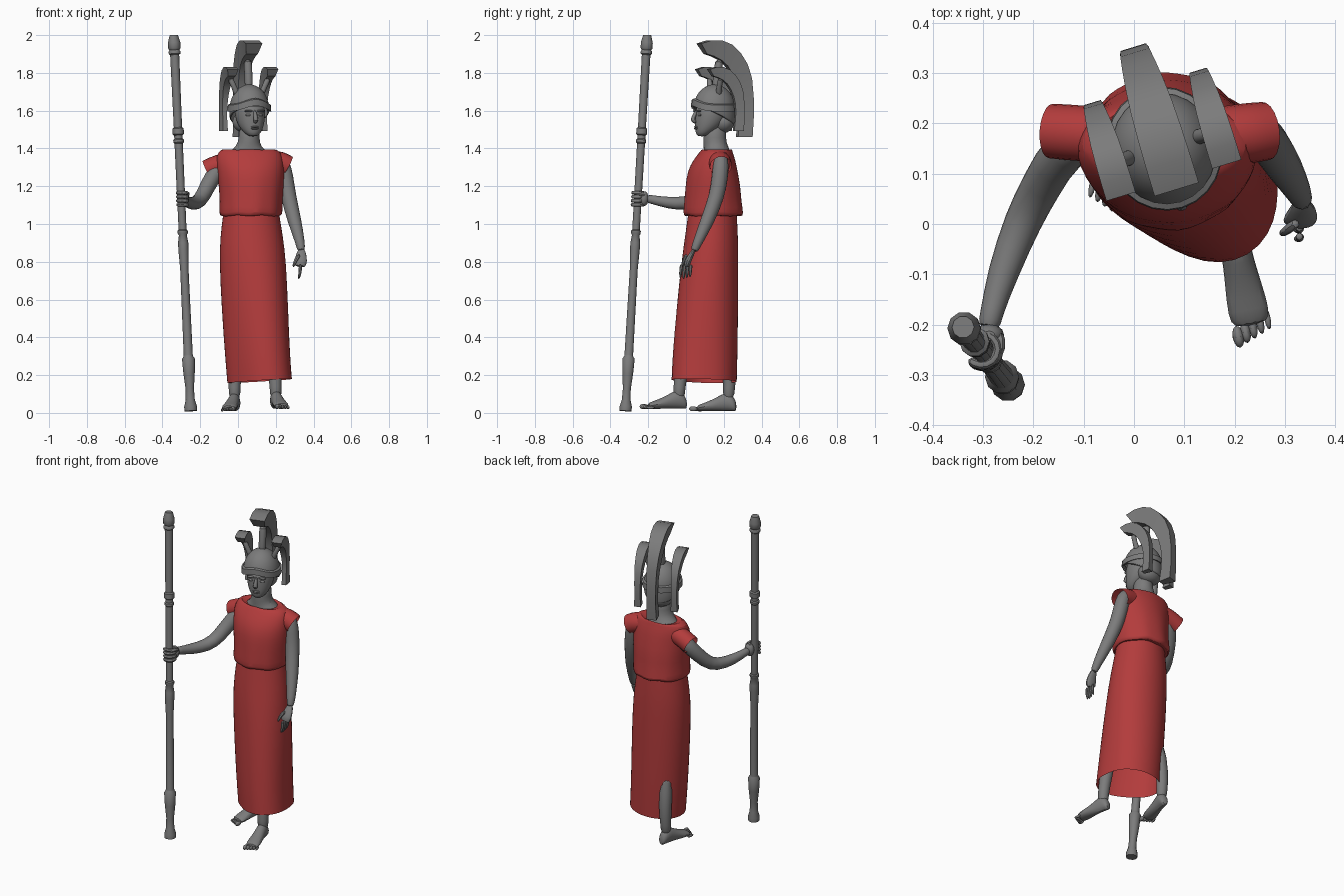
import bpy, bmesh, math
from mathutils import Vector, Matrix

if "Cube" in bpy.data.objects:
    bpy.data.objects.remove(bpy.data.objects["Cube"])

made = []


def material(name, colour):
    m = bpy.data.materials.new(name)
    m.use_nodes = True
    m.diffuse_color = colour
    m.node_tree.nodes["Principled BSDF"].inputs["Base Color"].default_value = colour
    return m


GREY = material("stone grey", (0.2, 0.2, 0.2, 1))
RED = material("cloth red", (0.45, 0.045, 0.045, 1))
HEAD = Matrix.Translation((0.06, 0.15, 0)) @ Matrix.Rotation(math.radians(17), 4, 'Z')


def loft(name, rings, mat=GREY, caps=True, subdiv=1, frame=None, closed=False):
    """Skin a list of point rings into one surface."""
    bm = bmesh.new()
    loops = [[bm.verts.new(p) for p in r] for r in rings]
    n = len(loops[0])
    pairs = list(zip(loops, loops[1:])) + ([(loops[-1], loops[0])] if closed else [])
    for a, b in pairs:
        for i in range(n):
            bm.faces.new((a[i], a[(i + 1) % n], b[(i + 1) % n], b[i]))
    if caps and not closed:
        bm.faces.new(loops[0][::-1])
        bm.faces.new(loops[-1])
    bmesh.ops.recalc_face_normals(bm, faces=bm.faces)
    mesh = bpy.data.meshes.new(name)
    bm.to_mesh(mesh)
    bm.free()
    mesh.materials.append(mat)
    ob = bpy.data.objects.new(name, mesh)
    bpy.context.collection.objects.link(ob)
    if frame:
        ob.matrix_world = frame
    if subdiv:
        mod = ob.modifiers.new("smooth", 'SUBSURF')
        mod.levels = mod.render_levels = subdiv
    made.append(ob)
    return ob


def oval(z, cx, cy, rx, ry, n=24, knee=0):
    """Flat oval ring, optionally pushed out over the advanced knee."""
    pts = []
    for i in range(n):
        a = math.tau * i / n
        push = knee * max(0, math.cos(a + 1.1)) ** 4
        pts.append((cx + (rx + push) * math.cos(a), cy + (ry + push) * math.sin(a), z))
    return pts


def tube(name, path, radii, mat=GREY, n=10, flat=1, side=(0, 0, 1), **kw):
    """Round or flattened limb following a path."""
    path = [Vector(p) for p in path]
    rings = []
    for i, (p, r) in enumerate(zip(path, radii)):
        t = (path[min(i + 1, len(path) - 1)] - path[max(i - 1, 0)]).normalized()
        u = t.cross(Vector(side)).normalized()
        v = t.cross(u)
        rings.append([p + u * r * flat * math.cos(math.tau * k / n)
                      + v * r * math.sin(math.tau * k / n) for k in range(n)])
    return loft(name, rings, mat, **kw)


def ball(name, centre, size, frame=None):
    rings = []
    for k in range(1, 8):
        a = math.pi * k / 8
        rings.append(oval(centre[2] - size[2] * math.cos(a), centre[0], centre[1],
                          size[0] * math.sin(a), size[1] * math.sin(a), 12))
    loft(name, rings, subdiv=0, frame=frame)


# Skirt: open at the hem, pushed out over the forward knee
skirt = [(.17, .11, .123, .168, .147, .07), (.3, .1, .124, .17, .15, .062),
         (.55, .088, .127, .176, .15, .04), (.8, .078, .13, .178, .148, .012),
         (.93, .072, .135, .168, .142, 0), (1.05, .07, .14, .15, .13, 0)]
hem = [oval(z, cx, cy, rx, ry, 24, k) for z, cx, cy, rx, ry, k in skirt]
hem[0] = [(x, y, z + .06 * (x - .1) - .02 * y) for x, y, z in hem[0]]
loft("skirt", hem, RED, caps=False)

# Bodice: loose overhang at the waist, gathered to a wide neckline
bodice = [(1.05, .07, .14, .13, .11), (1.04, .068, .145, .162, .152), (1.055, .068, .145, .17, .162),
          (1.12, .07, .142, .167, .152), (1.2, .07, .143, .174, .147), (1.28, .068, .14, .178, .134),
          (1.34, .062, .15, .18, .112), (1.385, .06, .16, .168, .085),
          (1.4, .056, .165, .13, .078), (1.38, .055, .165, .11, .072)]
folds = []
for z, cx, cy, rx, ry in bodice:
    wave = .005 * (1.3 - z) / .25
    folds.append([(x, y + wave * math.sin(9 * x / .1), z + wave * math.cos(5 * x / .1))
                  for x, y, z in oval(z, cx, cy, rx, ry)])
loft("bodice", folds, RED)

# Sleeves
tube("right_sleeve", [(-.03, .175, 1.33), (-.1, .18, 1.315), (-.165, .185, 1.285)],
     (.055, .06, .058), RED, caps=False)
tube("left_sleeve", [(.16, .175, 1.335), (.225, .18, 1.325), (.262, .185, 1.305)],
     (.06, .065, .062), RED, caps=False)

# Arms
tube("right_arm", [(-.07, .185, 1.32), (-.14, .155, 1.25), (-.185, .075, 1.145), (-.22, .01, 1.105),
                   (-.262, -.1, 1.112), (-.284, -.18, 1.13), (-.29, -.21, 1.135)],
     (.05, .047, .043, .04, .033, .023, .025))
tube("left_arm", [(.2, .185, 1.37), (.236, .185, 1.32), (.25, .18, 1.25), (.266, .165, 1.15),
                  (.298, .115, 1.02), (.33, .06, .9), (.336, .04, .85)],
     (.035, .044, .046, .043, .04, .026, .022), side=(1, 0, 0))

# Left hand, hanging open
tube("left_palm", [(.335, .045, .87), (.336, .03, .84), (.332, .01, .805), (.326, .002, .77)],
     (.018, .028, .037, .034), flat=.5, side=(1, 0, 0))
for k in range(4):
    y = -.024 + .017 * k
    tube("left_finger", [(.328, y, .79), (.332, y - .004, .75), (.32, y - .006, .705 + .006 * abs(k - 1))],
         (.011, .01, .007), n=6, side=(1, 0, 0))
tube("left_thumb", [(.327, .005, .84), (.302, -.014, .805), (.292, -.02, .77)],
     (.014, .011, .008), n=6, side=(1, 0, 0))

# Staff with turned collars: height fraction and radius
base, tip = Vector((-.25, -.32, .01)), Vector((-.34, -.205, 2))
turned = [(0, .033), (.012, .034), (.03, .024), (.06, .022), (.1, .03), (.14, .034), (.146, .025),
          (.15, .024), (.38, .022), (.43, .027), (.45, .027), (.47, .021), (.475, .027), (.482, .027),
          (.485, .021), (.715, .022), (.718, .028), (.725, .028), (.728, .022), (.737, .022), (.74, .03),
          (.755, .03), (.758, .022), (.952, .024), (.955, .031), (.962, .031), (.965, .026),
          (.97, .033), (.985, .033), (1, .022)]
turned = [(min(t * .995 + (.005 if t > .99 else 0), 1), r) for t, r in turned]
tube("staff", [base.lerp(tip, t) for t, r in turned], [r for t, r in turned], n=10, subdiv=0, side=(0, 1, 0))

# Right hand, fingers curled around the staff
ball("right_palm", (-.288, -.222, 1.135), (.03, .024, .04))
for k in range(4):
    z = 1.102 + .021 * k
    c = base.lerp(tip, z / 2)
    arc = [math.radians(35 + 48 * j) for j in range(6)]
    tube("right_finger", [(c.x - .035 * math.cos(a), c.y - .035 * math.sin(a) + .004, z) for a in arc[::-1]],
         (.009, .011, .012, .012, .012, .012), n=6)
tube("right_thumb", [(-.27, -.215, 1.15), (-.262, -.245, 1.165), (-.28, -.285, 1.16)], (.014, .012, .008), n=6)

# Legs and bare feet
for side, ax, ay, turn, sole in (("left", .2, -.037, .2, .02), ("right", -.018, .225, -.2, .008)):
    m = Matrix.Translation((ax, ay, sole)) @ Matrix.Rotation(turn, 4, 'Z')
    foot = [(-.042, .016, .045), (-.03, .028, .075), (0, .033, .11), (.04, .033, .09),
            (.09, .039, .062), (.14, .044, .043), (.17, .038, .032)]
    rings = []
    for d, w, h in foot:
        rings.append([(w * math.cos(math.tau * k / 10), -d, h / 2 + h / 2 * math.sin(math.tau * k / 10))
                      for k in range(10)])
    loft(side + "_foot", rings, frame=m)
    s = 1 if side == "left" else -1
    for k in range(5):
        big = .014 - .0015 * k
        ball(side + "_toe", (s * (-.03 + .016 * k), -.185 + .006 * k, big), (big * .8, .022, big), m)
    tube(side + "_leg", [(ax, ay, .07), (ax, ay + .002, .13), (ax * .97, ay + .01, .22),
                         (ax * .85 + .01, ay * .7 + .045, .45)], (.032, .033, .038, .045), side=(0, 1, 0))

# Neck and upper chest
loft("neck", [oval(z, cx, cy, rx, ry, 16) for z, cx, cy, rx, ry in
              ((1.36, .055, .165, .125, .078), (1.385, .055, .165, .1, .072), (1.41, .056, .158, .066, .066),
               (1.45, .059, .15, .055, .06), (1.53, .06, .155, .056, .062))])

# Face, built facing forward and then turned with the helmet
loft("face", [oval(z, 0, cy, rx, ry, 16) for z, cy, rx, ry in
              ((1.463, -.07, .024, .024), (1.485, -.057, .047, .046), (1.515, -.035, .066, .071),
               (1.55, -.02, .077, .086), (1.59, -.01, .082, .093), (1.64, 0, .082, .1))], frame=HEAD)
tube("nose", [(0, -.097, 1.605), (0, -.11, 1.575), (0, -.124, 1.55), (0, -.1, 1.535)],
     (.009, .011, .015, .011), n=8, side=(1, 0, 0), frame=HEAD)
for z in (1.514, 1.505):
    ball("lip", (0, -.1, z), (.021, .011, .005), HEAD)
for s in (-1, 1):
    ball("eye", (s * .033, -.092, 1.577), (.016, .008, .007), HEAD)
    ball("brow", (s * .034, -.096, 1.598), (.024, .009, .006), HEAD)
ball("hair", (0, .045, 1.54), (.08, .062, .06), HEAD)

# Helmet: dome running down into a neck guard
dome = [oval(1.61 + .13 * math.sin(a), 0, 0, .106 * math.cos(a), .114 * math.cos(a))
        for a in (math.radians(d) for d in (86, 70, 54, 38, 22, 8))]
for low, r in ((.5, 1), (1, .97), (1, .9)):
    dome.append([(x * r, y * r, 1.615 - low * (.04 + .45 * y)) for x, y, z in oval(0, 0, 0, .108, .116)])
loft("helmet", dome, caps=False, frame=HEAD)

# Raised brow band that peaks at the front
band = []
for r, h in ((.99, 0), (1.09, -.004), (1.07, .03), (.97, .036)):
    band.append([(x * r, y * r, 1.6 + h + .03 * max(0, -y / .114) ** 4)
                 for x, y, z in oval(0, 0, 0, .106, .114)])
loft("brow_band", band, closed=True, subdiv=0, frame=HEAD)

# Plumes: outer and inner edge of the sweep, with half width
sweep = [(-.085, 1.955, -.05, 1.9, .046), (-.03, 1.972, -.01, 1.888, .046), (.03, 1.972, .03, 1.868, .045),
         (.085, 1.95, .065, 1.838, .043), (.135, 1.905, .095, 1.795, .039), (.175, 1.845, .12, 1.74, .034),
         (.2, 1.77, .135, 1.68, .03), (.21, 1.67, .14, 1.61, .027), (.211, 1.57, .135, 1.54, .026),
         (.203, 1.46, .125, 1.46, .03)]


def plume(name, x, scale, y0, top):
    rings = []
    for yo, zo, yi, zi, w in sweep:
        o = (y0 + yo * scale, top + (zo - 1.972) * scale)
        i = (y0 + yi * scale, top + (zi - 1.972) * scale)
        w *= scale
        rings.append([(x - w, *o), (x + w, *o), (x + w * .7, *i), (x - w * .7, *i)])
    loft(name, rings, subdiv=0, frame=HEAD)


plume("centre_plume", 0, 1, 0, 1.972)
tube("centre_plume_holder", [(0, .01, 1.72), (0, .015, 1.78), (0, .03, 1.88)], (.03, .018, .03),
     side=(0, 1, 0), frame=HEAD)
for s, side in ((-1, "right"), (1, "left")):
    plume(side + "_plume", s * .11, .66, -.01, 1.83)
    tube(side + "_plume_holder", [(s * .065, .005, 1.68), (s * .085, .0, 1.73), (s * .108, .005, 1.775)],
         (.022, .012, .02), side=(0, 1, 0), frame=HEAD)

# Smooth shading with sharp creases kept
bpy.ops.object.select_all(action='DESELECT')
for ob in made:
    ob.select_set(True)
bpy.context.view_layer.objects.active = made[0]
bpy.ops.object.shade_smooth_by_angle(angle=math.radians(40))
